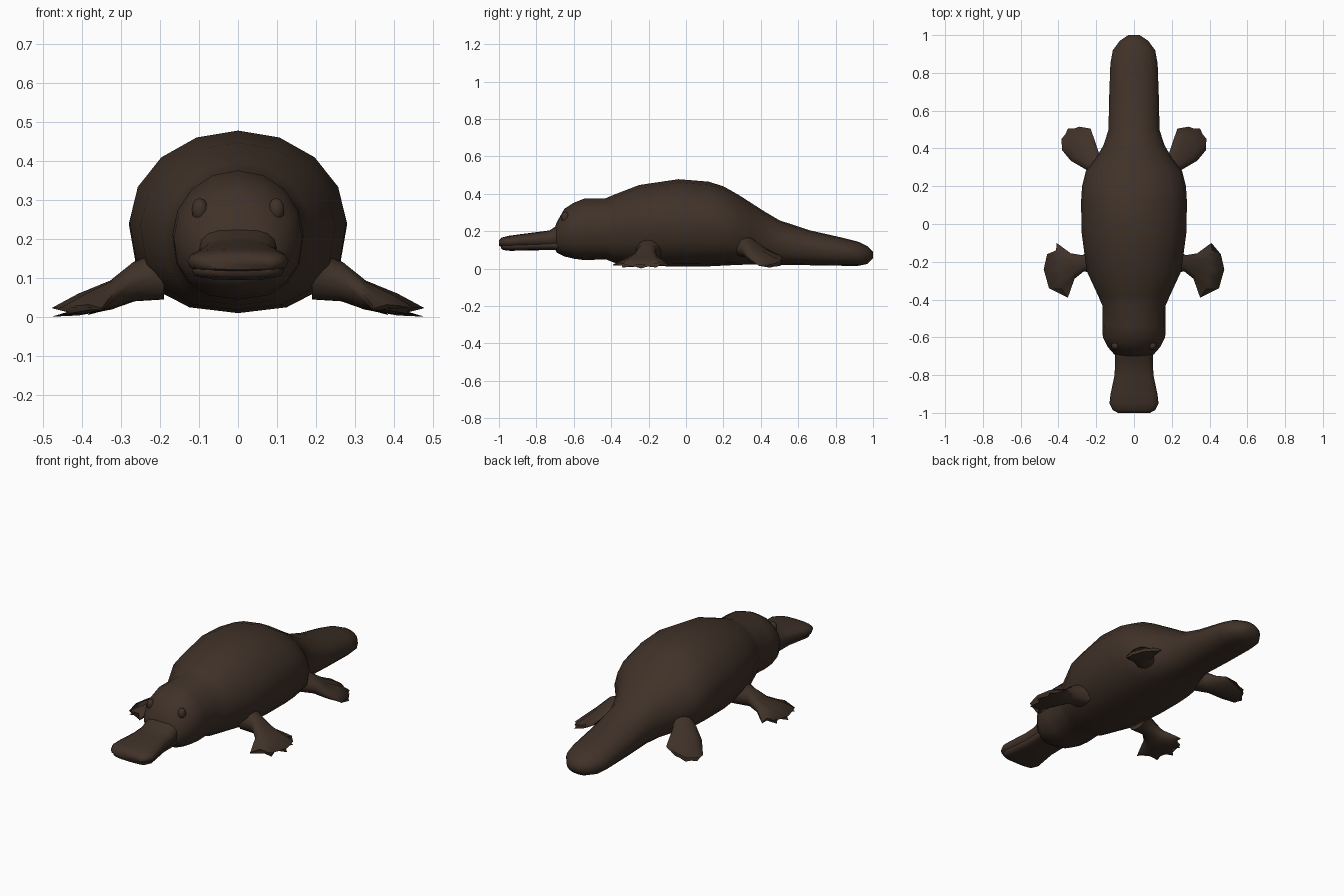
import bpy, bmesh, math
from mathutils import Vector

if "Cube" in bpy.data.objects:
    bpy.data.objects.remove(bpy.data.objects["Cube"])

fur = bpy.data.materials.new("dark brown fur")
fur.diffuse_color = (0.050, 0.031, 0.021, 1)
fur.use_nodes = True
fur.node_tree.nodes["Principled BSDF"].inputs["Base Color"].default_value = fur.diffuse_color


def skin(name, rings, mirror=False, angle=60):
    """Bridge equal-length closed rings into a capped, smooth surface."""
    bm = bmesh.new()
    loops = [[bm.verts.new(p) for p in ring] for ring in rings]
    n = len(loops[0])
    for a, b in zip(loops, loops[1:]):
        for i in range(n):
            j = (i + 1) % n
            bm.faces.new((a[i], a[j], b[j], b[i]))
    bm.faces.new(loops[0])
    bm.faces.new(loops[-1])
    bmesh.ops.recalc_face_normals(bm, faces=bm.faces)
    finish(name, bm, mirror, angle)


def finish(name, bm, mirror, angle):
    mesh = bpy.data.meshes.new(name)
    bm.to_mesh(mesh)
    bm.free()
    mesh.materials.append(fur)
    ob = bpy.data.objects.new(name, mesh)
    bpy.context.collection.objects.link(ob)
    bpy.ops.object.select_all(action='DESELECT')
    ob.select_set(True)
    bpy.context.view_layer.objects.active = ob
    bpy.ops.object.shade_smooth_by_angle(angle=math.radians(angle))
    if mirror:
        mod = ob.modifiers.new("mirror", 'MIRROR')
        mod.use_axis = (True, False, False)
        mod.use_mirror_merge = False


def section(y, hw, zb, zt, top=2.0, low=2.4, n=16):
    """Superellipse across x at one y station."""
    ring = []
    for i in range(n):
        a = 2 * math.pi * i / n
        c, s = math.cos(a), math.sin(a)
        e = 2 / (top if s >= 0 else low)
        ring.append((math.copysign(abs(c) ** e, c) * hw, y,
                     (zb + zt) / 2 + math.copysign(abs(s) ** e, s) * (zt - zb) / 2))
    return ring


# Head, body and tail: y, half width, bottom, top
body = [(-.705, .07, .11, .21), (-.69, .105, .085, .25), (-.65, .14, .065, .32),
        (-.60, .165, .053, .352), (-.54, .168, .045, .376), (-.43, .168, .05, .376),
        (-.38, .19, .03, .397), (-.25, .25, .018, .447), (-.04, .278, .01, .478),
        (.12, .28, .012, .465), (.20, .275, .016, .44), (.28, .255, .02, .395),
        (.35, .20, .022, .35), (.42, .16, .022, .305), (.50, .135, .02, .258),
        (.66, .132, .018, .205), (.85, .125, .015, .162), (.92, .112, .015, .144),
        (.97, .075, .025, .12), (1.0, .03, .055, .09)]
skin("body", [section(*s) for s in body])

# Bill: upper half and slightly narrower lower half
upper = [(-1.0, .085, .122, .150), (-.985, .112, .116, .166), (-.95, .13, .112, .175),
         (-.90, .124, .112, .182), (-.80, .103, .112, .195), (-.73, .10, .112, .204),
         (-.69, .10, .112, .23), (-.62, .10, .112, .25)]
lower = [(-.99, .08, .108, .13), (-.975, .105, .099, .14), (-.94, .118, .095, .145),
         (-.80, .096, .098, .15), (-.62, .096, .10, .15)]
skin("upper_bill", [section(*s, 2.5, 3) for s in upper])
skin("lower_bill", [section(*s, 3, 3) for s in lower])


def limb(name, rows, tips, pull):
    """rows: (edge a, edge b, thickness); tips: five toe ends; pull: web depth."""
    tips = [Vector(p) for p in tips]
    lines = []
    for a, b, t in rows:
        a, b = Vector(a), Vector(b)
        lines.append(([a.lerp(b, i / 8) for i in range(9)], t, 1.0))
    wrist = lines[-1][0]
    end = []
    for i in range(9):
        if i % 2 == 0:
            end.append(tips[i // 2])
        else:
            mid = (tips[i // 2] + tips[i // 2 + 1]) / 2
            end.append(mid.lerp(wrist[i], pull))
    middle = [w.lerp(e, .55) for w, e in zip(wrist, end)]
    lines += [(middle, rows[-1][2] * .75, .6), (end, .022, .7)]
    rings = []
    for pts, t, web in lines:
        up, down = [], []
        for i, p in enumerate(pts):
            h = t / 2 * (.25 + .75 * math.sqrt(max(0, 1 - (i / 4 - 1) ** 2)))
            top = h * (web if i % 2 else 1)
            up.append((p.x, p.y, p.z + top))
            down.append((p.x, p.y, max(0, p.z - h)))
        rings.append(up + down[::-1])
    skin(name, rings, mirror=True, angle=70)


# Webbed front feet
limb("front_foot",
     [((.19, -.12, .11), (.19, -.27, .11), .13),
      ((.275, -.165, .09), (.265, -.25, .09), .10),
      ((.335, -.155, .058), (.315, -.29, .055), .075)],
     [(.41, -.10, .02), (.46, -.16, .016), (.478, -.24, .012),
      (.45, -.34, .016), (.35, -.39, .02)], .22)

# Paddle-shaped hind feet, outer edge down
limb("hind_foot",
     [((.19, .25, .12), (.11, .36, .13), .12),
      ((.275, .30, .105), (.185, .375, .115), .10),
      ((.335, .335, .06), (.205, .435, .09), .065)],
     [(.38, .39, .018), (.385, .45, .015), (.35, .505, .025),
      (.29, .515, .045), (.23, .505, .068)], .04)

# Eyes, barely raised from the head
bm = bmesh.new()
bmesh.ops.create_uvsphere(bm, u_segments=10, v_segments=6, radius=1)
for v in bm.verts:
    v.co = Vector((.098 + v.co.x * .022, -.645 + v.co.y * .022, .275 + v.co.z * .03))
finish("eye", bm, True, 60)
